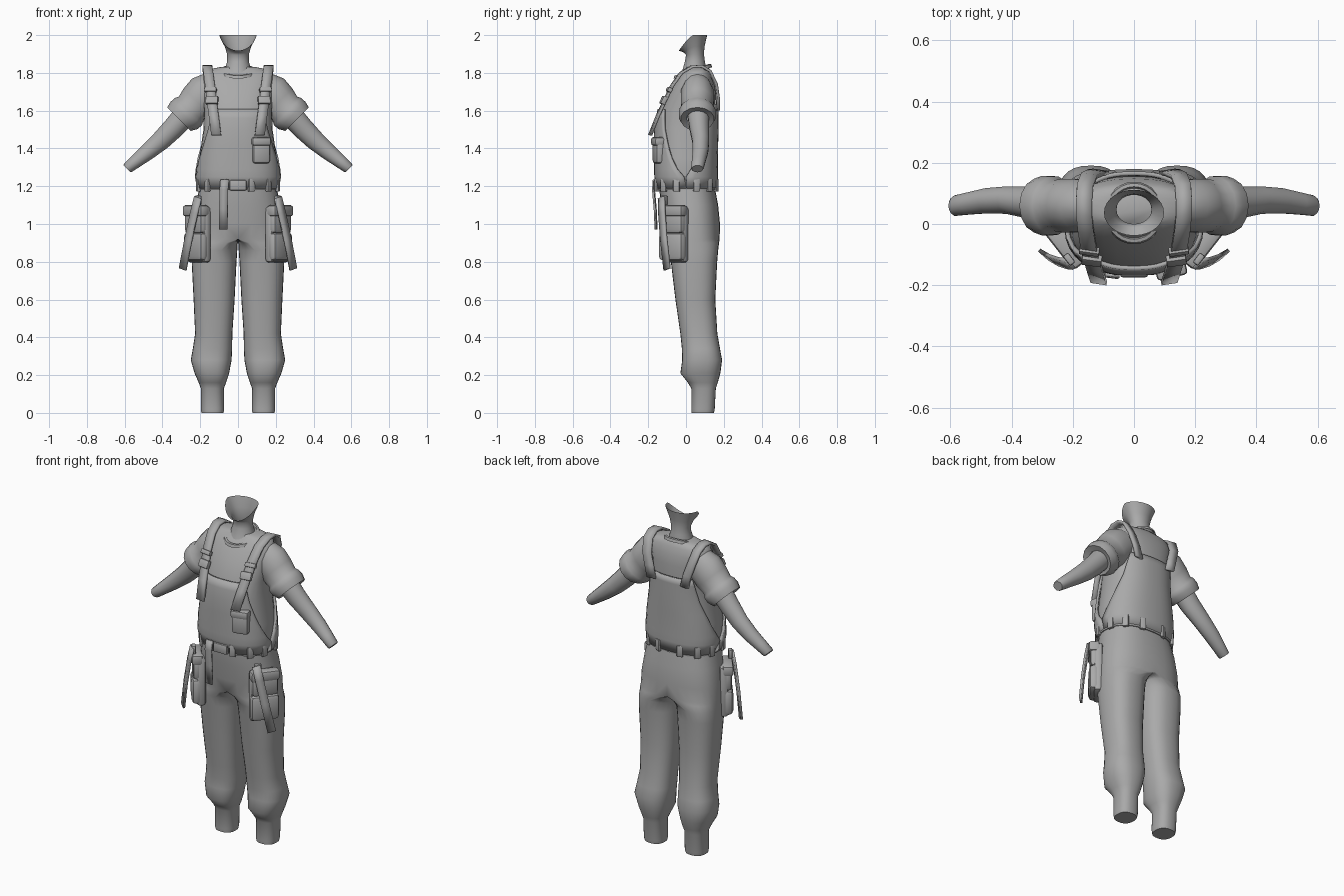
import bpy, bmesh, math
from mathutils import Vector, Matrix

if "Cube" in bpy.data.objects:
    bpy.data.objects.remove(bpy.data.objects["Cube"])

grey = bpy.data.materials.new("cloth grey")
grey.diffuse_color = (0.4, 0.4, 0.4, 1)
grey.use_nodes = True
grey.node_tree.nodes["Principled BSDF"].inputs["Base Color"].default_value = grey.diffuse_color


def finish(name, bm, mirror=False, solid=0.0, angle=40):
    """Turn a bmesh into a shaded object, optionally thickened and mirrored."""
    bmesh.ops.recalc_face_normals(bm, faces=bm.faces)
    me = bpy.data.meshes.new(name)
    bm.to_mesh(me)
    bm.free()
    me.materials.append(grey)
    ob = bpy.data.objects.new(name, me)
    bpy.context.collection.objects.link(ob)
    bpy.ops.object.select_all(action='DESELECT')
    ob.select_set(True)
    bpy.context.view_layer.objects.active = ob
    bpy.ops.object.shade_smooth_by_angle(angle=math.radians(angle))
    if solid:
        m = ob.modifiers.new("thickness", 'SOLIDIFY')
        m.thickness, m.offset = solid, 0
    if mirror:
        m = ob.modifiers.new("mirror", 'MIRROR')
        m.merge_threshold = 0.0005
    return ob


def grid(rows, closed=True, caps=()):
    """Skin rows of points; caps holds the row indices to close."""
    bm = bmesh.new()
    vs = [[bm.verts.new(p) for p in r] for r in rows]
    n = len(rows[0])
    for a, b in zip(vs, vs[1:]):
        for i in range(n if closed else n - 1):
            j = (i + 1) % n
            bm.faces.new((a[i], a[j], b[j], b[i]))
    for c in caps:
        bm.faces.new(vs[c])
    return bm


def box(name, loc, size, rotz=0.0, tilt=0.0, bevel=0.01, mirror=False):
    bm = bmesh.new()
    bmesh.ops.create_cube(bm, size=1)
    bmesh.ops.scale(bm, vec=size, verts=bm.verts)
    if bevel:
        bmesh.ops.bevel(bm, geom=bm.edges[:], offset=bevel, segments=2,
                        profile=0.5, affect='EDGES')
    mat = (Matrix.Translation(loc) @ Matrix.Rotation(math.radians(rotz), 4, 'Z')
           @ Matrix.Rotation(math.radians(tilt), 4, 'X'))
    bmesh.ops.transform(bm, matrix=mat, verts=bm.verts)
    return finish(name, bm, mirror)


def ribbon(name, path, across, thick=0.012, mirror=True):
    a = Vector(across) / 2
    rows = [(Vector(p) - a, Vector(p) + a) for p in path]
    return finish(name, grid(rows, closed=False), mirror, thick)


def soft(v, e=0.82):
    return math.copysign(abs(v) ** e, v)


SEG = 28
TURN = [2 * math.pi * i / SEG for i in range(SEG)]

# Trousers: one leg up to the hip, inner wall clamped to the centre, mirrored
legs = [  # z, centre x, outer radius, inner radius, front y, back y
    (0.00, .135, .058, .058, .03, .148), (0.02, .135, .062, .062, .028, .152),
    (0.13, .135, .062, .060, .028, .158), (0.16, .133, .075, .070, .01, .168),
    (0.21, .135, .095, .088, -.03, .182), (0.28, .140, .110, .106, -.02, .191),
    (0.34, .135, .104, .104, -.022, .18), (0.42, .130, .097, .100, -.03, .166),
    (0.60, .130, .105, .112, -.056, .155), (0.80, .130, .115, .122, -.08, .165),
    (0.86, .125, .118, .121, -.09, .17), (0.90, .060, .182, .059, -.098, .175),
    (0.92, 0, .242, 0, -.104, .178), (1.00, 0, .238, 0, -.12, .18),
    (1.10, 0, .224, 0, -.13, .17), (1.17, 0, .210, 0, -.14, .157),
    (1.22, 0, .203, 0, -.14, .15)]
rows = []
for z, cx, ro, ri, y0, y1 in legs:
    rows.append([(max(0, cx + (ro if math.cos(t) > 0 else ri) * soft(math.cos(t))),
                  (y0 + y1) / 2 + (y1 - y0) / 2 * soft(math.sin(t)), z) for t in TURN])
bm = grid(rows, caps=(0,))
bmesh.ops.delete(bm, geom=[f for f in bm.faces if all(v.co.x < 1e-5 for v in f.verts)],
                 context='FACES')
finish("trousers", bm, mirror=True, angle=60)

# Shirt body
TORSO = [  # z, half width, front y, back y
    (1.17, .200, -.14, .15), (1.21, .203, -.145, .15), (1.25, .212, -.152, .153),
    (1.35, .205, -.153, .153), (1.50, .183, -.153, .156), (1.60, .180, -.138, .156),
    (1.70, .190, -.09, .156), (1.76, .195, -.055, .148), (1.80, .182, -.025, .135),
    (1.82, .150, -.005, .125), (1.832, .085, .0, .115)]


def torso_point(z, t, off=0.0):
    """Point on the torso at height z, angle t measured from the front."""
    for a, b in zip(TORSO, TORSO[1:]):
        if z <= b[0]:
            break
    k = (z - a[0]) / (b[0] - a[0])
    _, w, y0, y1 = [p + (q - p) * k for p, q in zip(a, b)]
    return ((w + off) * soft(math.sin(t)),
            (y0 + y1) / 2 - ((y1 - y0) / 2 + off) * soft(math.cos(t)), z)


finish("shirt_body", grid([[torso_point(r[0], t) for t in TURN] for r in TORSO],
                          caps=(0, -1)), angle=60)

# Sleeves and arms: tubes along a path in the xz plane
LEAN = Vector((.70, 0, .71))


def limb(name, path, caps):
    rows = [[Vector((x, y, z)) + LEAN * r * math.cos(t) + Vector((0, ry * math.sin(t), 0))
             for t in TURN[::2]] for x, y, z, r, ry in path]
    finish(name, grid(rows, caps=caps), mirror=True, angle=50)


limb("sleeve", [(.12, .06, 1.725, .095, .075), (.17, .06, 1.695, .105, .088),
                (.215, .06, 1.645, .103, .09), (.25, .06, 1.608, .092, .085),
                (.262, .06, 1.595, .102, .097), (.285, .06, 1.575, .102, .10),
                (.313, .06, 1.555, .088, .09), (.305, .06, 1.56, .055, .055)], (0,))
limb("arm", [(.27, .065, 1.59, .062, .06), (.34, .07, 1.51, .058, .053),
             (.41, .078, 1.44, .052, .046), (.48, .076, 1.38, .044, .042),
             (.54, .067, 1.332, .036, .037), (.583, .06, 1.297, .030, .034),
             (.588, .06, 1.292, .026, .03)], (-1,))

# Neck with an open, slanted jaw rim
rows = []
for z, w, y0, y1, drop in [(1.76, .085, -.045, .115, 0), (1.81, .073, -.02, .11, 0),
                           (1.86, .057, -.006, .10, 0), (1.90, .058, .0, .095, .005),
                           (1.94, .070, -.012, .098, .032), (2.0, .098, -.038, .112, .082)]:
    rows.append([(w * math.sin(t), (y0 + y1) / 2 - (y1 - y0) / 2 * math.cos(t),
                  z - drop * max(0, math.cos(t)) ** 1.3) for t in TURN])
finish("neck", grid(rows), angle=60)

# Collar: thin tilted band round the neck
rows = []
for r, dz in [(.098, -.012), (.093, .004), (.082, .006), (.076, -.012)]:
    rows.append([(r * math.sin(t), .036 - (r + .004) * math.cos(t),
                  1.812 - .03 * math.cos(t) + dz) for t in TURN])
finish("collar", grid(rows), angle=60)


# Overall bibs: panels wrapped on the torso, narrowing upwards
def bib(name, spread, centre):
    rows = []
    for z, deg in spread:
        h = math.radians(deg)
        rows.append([torso_point(z, centre + h * (i / 8 - 1), .009) for i in range(17)])
    finish(name, grid(rows, closed=False), solid=.014)


bib("bib_front", [(1.19, 90), (1.25, 88), (1.29, 78), (1.35, 67), (1.42, 58),
                  (1.5, 50), (1.56, 44), (1.607, 39)], 0)
bib("bib_back", [(1.19, 90), (1.25, 90), (1.29, 84), (1.35, 74), (1.42, 65),
                 (1.5, 55), (1.6, 46), (1.635, 42)], math.pi)

# Shoulder straps with buckles
ribbon("shoulder_strap", [(.115, -.19, 1.47), (.128, -.15, 1.57), (.14, -.108, 1.66),
                          (.148, -.075, 1.73), (.157, -.025, 1.80), (.163, .03, 1.832),
                          (.163, .08, 1.835), (.16, .125, 1.81), (.147, .158, 1.74),
                          (.125, .168, 1.67), (.108, .17, 1.60)], (.052, .008, 0), .014)
for name, x, y, z, h in [("strap_slider", .146, -.088, 1.71, .025),
                         ("strap_buckle", .138, -.118, 1.655, .045)]:
    box(name, (x, y, z), (.066, .026, h), 8, -26, .005, True)

# Belt with loops, buckle and hanging end
rows = [[torso_point(1.205, t, off)[:2] + (z,) for t in TURN]
        for z, off in [(1.18, -.01), (1.18, .012), (1.232, .014), (1.232, -.01)]]
finish("belt", grid(rows))
for i in range(12):
    t = math.radians(15 + 30 * i)
    p = torso_point(1.205, t, .013)
    rot = math.degrees(math.atan2(p[1], p[0])) + 90
    box("belt_loop", (p[0], p[1], 1.205), (.034, .018, .068), rot, 0, .004)
box("belt_buckle", (0, -.162, 1.205), (.09, .024, .055), 0, 0, .007)
ribbon("belt_end", [(-.07, -.168, 1.235), (-.075, -.172, 1.18), (-.077, -.163, 1.08),
                    (-.078, -.158, .97)], (.045, -.006, 0), .01, False)

# Chest pocket with flap
box("chest_pocket", (.12, -.142, 1.385), (.095, .055, .13), 14, 0, .016)
box("chest_pocket_flap", (.12, -.146, 1.437), (.102, .06, .045), 14, 0, .012)

# Hip pouches: a body, two bulging pockets, a flap, a hook and a hanging strap
ROT = 52
OUT = Vector((math.sin(math.radians(ROT)), -math.cos(math.radians(ROT)), 0))
for name, push, z, size, bev in [
        ("pouch_body", -.008, .945, (.155, .05, .30), .018),
        ("pouch_upper_pocket", .012, 1.01, (.15, .05, .12), .02),
        ("pouch_lower_pocket", .014, .88, (.162, .058, .15), .024),
        ("pouch_flap", .014, 1.07, (.162, .06, .06), .014)]:
    box(name, Vector((.213, -.062, z)) + OUT * push, size, ROT, 0, bev, True)
box("pouch_hook", (.212, -.115, 1.125), (.04, .022, .05), ROT, 0, .006, True)
ribbon("pouch_strap", [(.212, -.13, 1.14), (.232, -.128, 1.06), (.262, -.118, .92),
                       (.293, -.10, .76)], (.034, .03, .012), .012)
